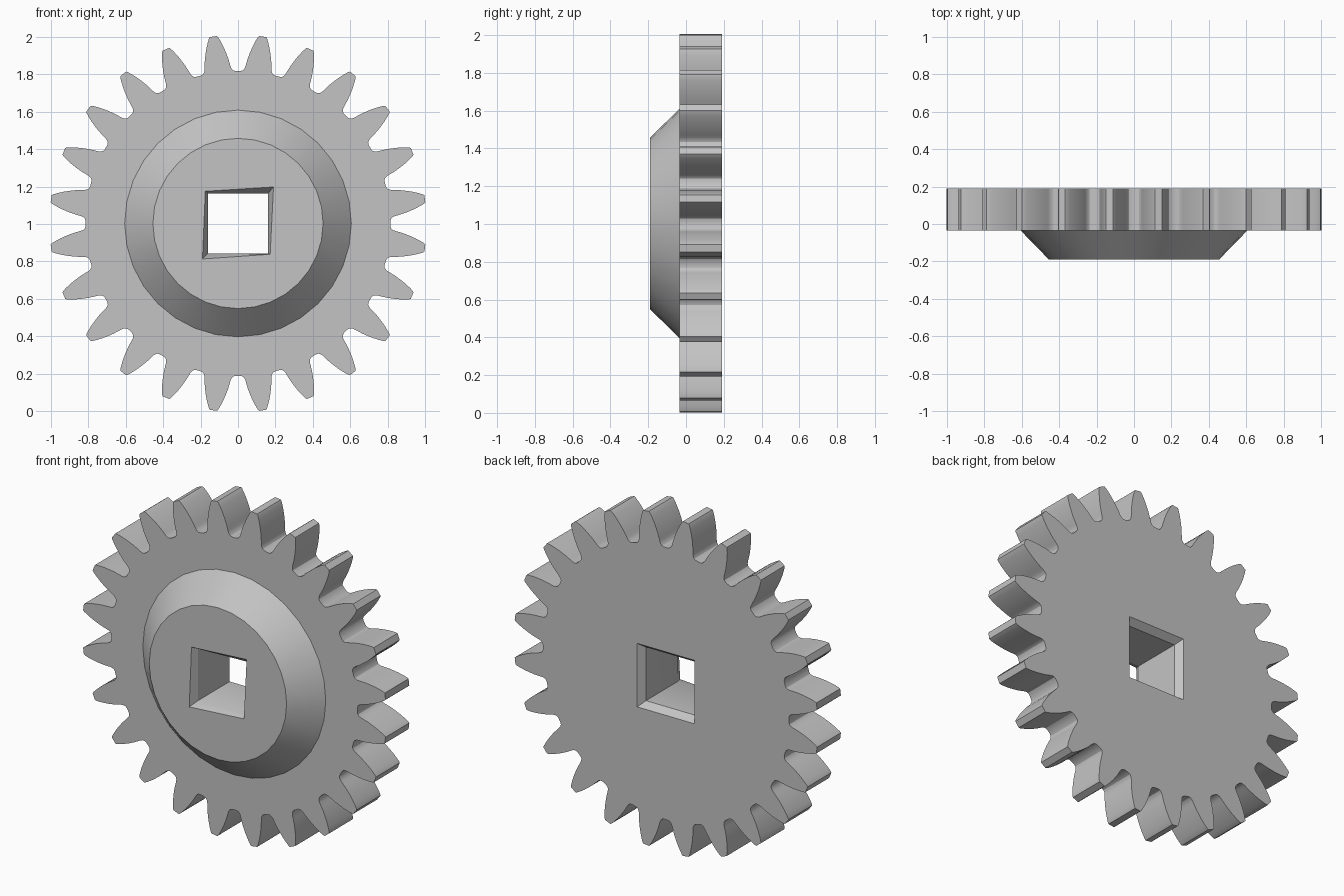
import bpy, bmesh
from math import sin, cos, pi, radians

cube = bpy.data.objects.get("Cube")
if cube:
    bpy.data.objects.remove(cube, do_unlink=True)

CENTRE = 1.003
TEETH = 24
FRONT, FACE, BACK = -0.19, -0.035, 0.19

grey = bpy.data.materials.new("plain grey")
grey.use_nodes = True
colour = (0.55, 0.55, 0.55, 1)
grey.diffuse_color = colour
grey.node_tree.nodes["Principled BSDF"].inputs["Base Color"].default_value = colour


def loft(name, rings):
    """Closed solid through rings of (x, z) points, each at its own y."""
    bm = bmesh.new()
    loops = [[bm.verts.new((x, y, CENTRE + z)) for x, z in pts] for y, pts in rings]
    for a, b in zip(loops, loops[1:]):
        for i in range(len(a)):
            j = (i + 1) % len(a)
            bm.faces.new((a[i], a[j], b[j], b[i]))
    bm.faces.new(loops[0])
    bm.faces.new(loops[-1])
    bmesh.ops.recalc_face_normals(bm, faces=bm.faces)
    mesh = bpy.data.meshes.new(name)
    bm.to_mesh(mesh)
    bm.free()
    mesh.materials.append(grey)
    obj = bpy.data.objects.new(name, mesh)
    bpy.context.collection.objects.link(obj)
    return obj


def circle(radius, count=32):
    return [(radius * sin(2 * pi * i / count), radius * cos(2 * pi * i / count))
            for i in range(count)]


def square(half):
    return [(-half, half), (half, half), (half, -half), (-half, -half)]


def combine(target, other, operation):
    """Apply a boolean and remove the helper object."""
    mod = target.modifiers.new(operation, 'BOOLEAN')
    mod.operation, mod.object, mod.solver = operation, other, 'EXACT'
    bpy.context.view_layer.objects.active = target
    bpy.ops.object.modifier_apply(modifier=mod.name)
    bpy.data.objects.remove(other, do_unlink=True)


# Toothed outline: one flank as (radius, degrees from gap centre), mirrored per gap
flank = [(0.815, 0.9), (0.819, 1.8), (0.829, 2.4), (0.843, 2.75), (0.86, 3.0),
         (0.89, 3.5), (0.92, 4.1), (0.95, 4.75), (0.98, 5.5), (1.0, 6.05), (1.008, 6.4)]
gap = [(r, -a) for r, a in reversed(flank)] + flank
outline = []
for tooth in range(TEETH):
    for r, a in gap:
        angle = radians(a + tooth * 360 / TEETH)
        outline.append((r * sin(angle), r * cos(angle)))
gear = loft("gear", [(FACE, outline), (BACK, outline)])

# Bevelled boss on the front
boss = loft("boss", [(FRONT, circle(0.455)), (FACE, circle(0.606)), (0.0, circle(0.606))])
combine(gear, boss, 'UNION')

# Square hole, with a slightly twisted flare in front and an even one behind
flare = [(-0.175, 0.172), (0.19, 0.195), (0.172, -0.165), (-0.19, -0.19)]
hole = loft("hole_cutter", [(FRONT - 0.1, flare), (FRONT, flare), (FRONT + 0.04, square(0.16)),
                            (BACK - 0.04, square(0.16)), (BACK, square(0.19)),
                            (BACK + 0.1, square(0.19))])
combine(gear, hole, 'DIFFERENCE')

# Smooth flanks with sharp edges kept
bpy.ops.object.select_all(action='DESELECT')
gear.select_set(True)
bpy.context.view_layer.objects.active = gear
bpy.ops.object.shade_smooth_by_angle(angle=radians(28))
